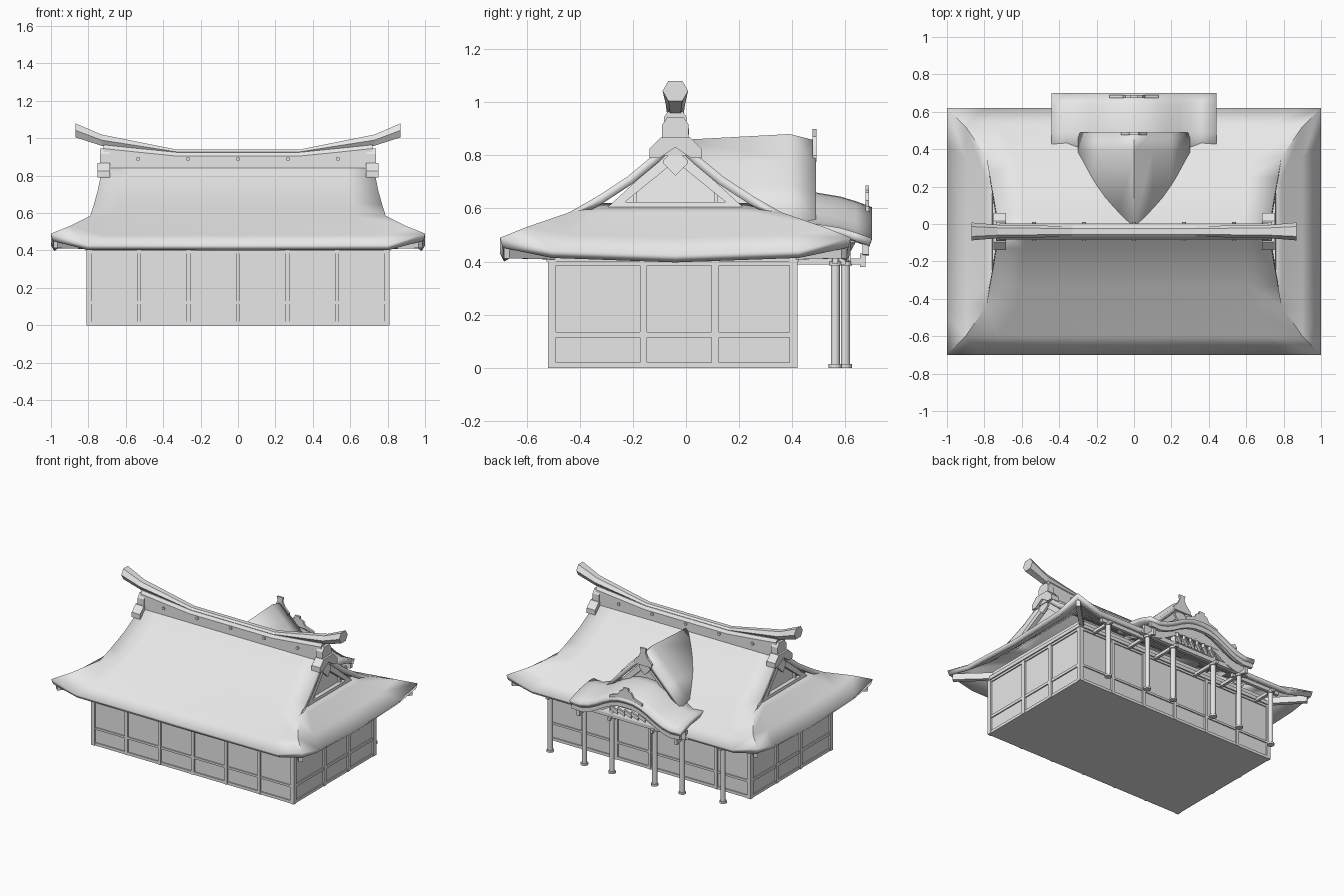
import bpy, bmesh, math
from mathutils import Vector

if "Cube" in bpy.data.objects:
    bpy.data.objects.remove(bpy.data.objects["Cube"], do_unlink=True)

GREY = (0.8, 0.8, 0.8, 1)
mat = bpy.data.materials.new("plain_grey")
mat.use_nodes = True
mat.diffuse_color = GREY
mat.node_tree.nodes["Principled BSDF"].inputs["Base Color"].default_value = GREY
CY = -0.04  # y of the main ridge


def finish(bm, name, up=False, thick=0, smooth=False):
    bmesh.ops.remove_doubles(bm, verts=bm.verts, dist=1e-5)
    bmesh.ops.recalc_face_normals(bm, faces=bm.faces)
    if up and sum(f.normal.z * f.calc_area() for f in bm.faces) < 0:
        bmesh.ops.reverse_faces(bm, faces=bm.faces)
    me = bpy.data.meshes.new(name)
    bm.to_mesh(me)
    bm.free()
    me.materials.append(mat)
    ob = bpy.data.objects.new(name, me)
    bpy.context.collection.objects.link(ob)
    if thick:
        mod = ob.modifiers.new("thickness", 'SOLIDIFY')
        mod.thickness, mod.offset, mod.use_even_offset = thick, -1, True
    if smooth:
        bpy.ops.object.select_all(action='DESELECT')
        ob.select_set(True)
        bpy.context.view_layer.objects.active = ob
        bpy.ops.object.shade_smooth_by_angle(angle=math.radians(25))
    return ob


def add_grid(bm, rows):
    vs = [[bm.verts.new(p) for p in r] for r in rows]
    for a, b in zip(vs, vs[1:]):
        for i in range(len(a) - 1):
            bm.faces.new((a[i], a[i + 1], b[i + 1], b[i]))


def loft(name, rings, caps=True, loop=False, smooth=False):
    """Skin between closed rings of points."""
    bm = bmesh.new()
    vs = [[bm.verts.new(p) for p in r] for r in rings]
    n = len(vs[0])
    for a, b in zip(vs, vs[1:] + (vs[:1] if loop else [])):
        for i in range(n):
            j = (i + 1) % n
            bm.faces.new((a[i], a[j], b[j], b[i]))
    if caps and not loop:
        bm.faces.new(vs[0])
        bm.faces.new(vs[-1])
    return finish(bm, name, smooth=smooth)


def box(name, x, y, z):
    return loft(name, [[(x[0], y[0], h), (x[1], y[0], h), (x[1], y[1], h), (x[0], y[1], h)] for h in z])


def beam(name, p, q, w, h):
    p, q = Vector(p), Vector(q)
    side = (q - p).cross(Vector((0, 0, 1))).normalized() * w / 2
    up = Vector((0, 0, h / 2))
    return loft(name, [[e + side + up, e - side + up, e - side - up, e + side - up] for e in (p, q)])


def column(name, x, y, z0, z1, r, n=12):
    ring = [(x + r * math.cos(math.tau * i / n), y + r * math.sin(math.tau * i / n)) for i in range(n)]
    return loft(name, [[(a, b, z) for a, b in ring] for z in (z0, z1)], smooth=True)


def mirrored(half):
    """Half outline of (u, z) made symmetric about u = 0."""
    return half + [(-u, z) for u, z in reversed(half) if u > 0]


# Main hall: core, posts, rails and wall plate
X, Y0, Y1 = 0.81, -0.52, 0.42
box("hall_core", (-X + .012, X - .012), (Y0 + .012, Y1 - .012), (0, 0.46))
for y, s in ((Y0, 1), (Y1, -1)):
    face = sorted((y, y + s * .03))
    for i in range(7):
        px = (i - 3) * 0.265
        box("wall_post", (px - .011, px + .011), face, (0, 0.4))
    for z in ((0, .02), (.115, .13), (.385, .40)):
        box("wall_rail", (-X + .01, X - .01), (face[0] + .004, face[1] - .004), z)
    box("wall_plate", (-X - .005, X + .005), (face[0] - .005, face[1] + .005), (.40, .425))
for s in (-1, 1):
    face = sorted((s * X, s * (X - .03)))
    for y in (-.16, .11):
        box("wall_post", face, (y - .014, y + .014), (0, .4))
    for y in (Y0, Y1 - .03):
        box("corner_post", face, (y, y + .03), (0, .41))
    for z in ((0, .02), (.115, .135), (.385, .40)):
        box("wall_rail", (face[0] + .004, face[1] - .004), (Y0 + .01, Y1 - .01), z)
    box("wall_plate", (face[0] - .005, face[1] + .005), (Y0, Y1), (.40, .425))

# Main hip-and-gable roof: distance from ridge, middle height, half width, corner height
slope = [(0, .88, .72, .88), (.09, .795, .735, .795), (.18, .72, .75, .72), (.29, .648, .77, .648),
         (.40, .585, .79, .585), (.56, .482, .90, .53), (.66, .43, 1, .49)]
skirt = [(.74, .33, .62, .62), (.79, .40, .585, .585), (.90, .56, .49, .53), (1, .66, .425, .49)]
bm = bmesh.new()
for s in (-1, 1):
    add_grid(bm, [[(f * xh, CY + s * d, zc if abs(f) == 1 else z) for f in (-1, -.8, 0, .8, 1)]
                  for d, z, xh, zc in slope])
    add_grid(bm, [[(s * x, CY + f * d, z + (zc - z) * k)
                   for f, k in ((-1, 1), (-.7, .25), (0, 0), (.7, .25), (1, 1))]
                  for x, d, z, zc in skirt])
finish(bm, "main_roof", up=True, thick=.033, smooth=True)
for sx in (-1, 1):
    for sy in (-1, 1):
        beam("corner_rafter", (sx * .78, CY + sy * .44, .43), (sx * .975, CY + sy * .635, .435), .03, .045)


# Gables: triangular frame, recessed wall, struts and pendant
def gable(name, place, w, zb, zt):
    outer = [(-w, zb), (w, zb), (0, zt)]
    inner = [(-w * .74, zb + .02), (w * .74, zb + .02), (0, zt - .06)]
    loft(name + "_frame", [[place(u, z, o) for u, z in tri]
                           for tri, o in ((outer, -.03), (outer, 0), (inner, 0), (inner, -.03))], loop=True)
    loft(name + "_wall", [[place(u, z, o) for u, z in outer] for o in (-.04, -.03)])
    for s in (-1, 1):
        strut = [(s * w * .62, zb), (s * w * .57, zb), (s * w * .57, zb + .06), (s * w * .62, zb + .05)]
        loft(name + "_strut", [[place(u, z, o) for u, z in strut] for o in (-.03, -.012)])
    drop = mirrored([(0, zt - .115), (.045, zt - .07), (.045, zt - .055), (0, zt - .015)])
    loft(name + "_pendant", [[place(u, z, o) for u, z in drop[:-1] + drop[-1:]] for o in (-.005, .012)])


for s in (-1, 1):
    gable("side_gable", lambda u, z, o: (s * (.705 + (.88 - z) * .2 + o), CY + u, z), .255, .605, .838)
gable("dormer_gable", lambda u, z, o: (u, .46 + o, z), .25, .56, .815)

# Ridge wall, flared ridge cap, studs and end tiles
half_ridge = [(.72, .965), (.53, .945), (.33, .925)]
loft("ridge_wall", [[(x, CY - .042, .82), (x, CY + .042, .82), (x, CY + .042, z - .02),
                     (x, CY + .028, z), (x, CY - .028, z), (x, CY - .042, z - .02)]
                    for x, z in half_ridge + [(-x, z) for x, z in reversed(half_ridge)]])
half_cap = [(.87, 1.08, 1.005, .048), (.73, 1.02, .96, .036), (.33, .94, .915, .028)]
rings = []
for x, zt, zb, w in half_cap + [(-c[0],) + c[1:] for c in reversed(half_cap)]:
    m = (zt + zb) / 2
    rings.append([(x, CY + u * w, z) for u, z in
                  ((-1, m), (-.55, zt), (.55, zt), (1, m), (.55, zb), (-.55, zb))])
loft("ridge_cap", rings)
for i in range(5):
    stud = column("ridge_stud", 0, 0, -.051, .051, .011, 8)
    stud.rotation_euler.x = math.pi / 2
    stud.location = ((i - 2) * .267, CY, .89)
crest = mirrored([(.05, .80), (.05, .915), (.03, .945)])
foot = mirrored([(0, .83), (.06, .79), (.098, .79), (.098, .825), (.055, .868)])
for s in (-1, 1):
    for name, prof, x0, x1 in (("ridge_end_tile", crest, .688, .738), ("ridge_end_foot", foot, .685, .752)):
        loft(name, [[(s * x, CY + u, z) for u, z in prof] for x in (x0, x1)])

# Rear dormer roof
bm = bmesh.new()
drops = [(-.30, .31), (-.2, .195), (-.1, .095), (0, 0), (.1, .095), (.2, .195), (.30, .31)]
add_grid(bm, [[(x, y, zr - d) for x, d in drops] for y, zr in ((-.02, .858), (.39, .88), (.49, .855))])
finish(bm, "dormer_roof", up=True, thick=.03, smooth=True)

# Porch roof with a bell-shaped curve, and its bargeboard
bell = [(0, .605), (.06, .602), (.12, .587), (.18, .56), (.24, .526), (.30, .498), (.36, .483), (.44, .487)]
section = [(-x, z) for x, z in reversed(bell[1:])] + bell
bm = bmesh.new()
add_grid(bm, [[(x, y, z + dz) for x, z in section]
              for y, dz in ((.36, .055), (.49, .055), (.58, .04), (.64, .022), (.70, 0))])
finish(bm, "porch_roof", up=True, thick=.03, smooth=True)
for name, y0, y1, top, low in (("porch_bargeboard", .665, .688, .02, .06), ("porch_inner_arch", .60, .62, .02, .085)):
    loft(name, [[(x * .98, y, z - t) for x, z in section] + [(x * .98, y, z - b) for x, z in reversed(section)]
                for y, t, b in ((y0, top, low), (y1, top, low))])

# Crest ornaments on the dormer and porch
ornaments = (("dormer_crest", .484, [(.07, .775), (.07, .80), (.035, .835), (.018, .87), (.025, .90)]),
             ("porch_crest", .682, [(.13, .58), (.13, .607), (.06, .63), (.045, .66), (.02, .67), (.02, .687)]))
for name, y, half in ornaments:
    loft(name, [[(u, v, z) for u, z in mirrored(half)] for v in (y - .007, y + .007)])

# Porch pillars, beams and brackets
for s in (-1, 1):
    for x, y, top in ((.17, .60, .53), (.39, .60, .47), (.69, .562, .43)):
        column("pillar", s * x, y, 0, top, .017)
        column("pillar_base", s * x, y, 0, .014, .025)
        column("pillar_cap", s * x, y, .385, .40, .024)
    beam("outer_beam", (s * .36, .562, .405), (s * .75, .562, .405), .022, .028)
    for x, y0, y1 in ((.39, .41, .665), (.17, .41, .64), (.69, .41, .60)):
        beam("tie_beam", (s * x, y0, .40), (s * x, y1, .40), .02, .022)
    box("beam_nose", (s * .39 - .012, s * .39 + .012), (.655, .675), (.38, .43))
beam("porch_beam", (-.45, .60, .418), (.45, .60, .418), .028, .03)

# Carved frieze under the porch curve
for i in range(6):
    x = (i - 2.5) * .055
    beam("frieze_carving", (x - .022, .612, .455), (x + .022, .628, .485), .02, .028)
beam("frieze_rail", (-.2, .612, .51), (.2, .612, .51), .02, .015)
